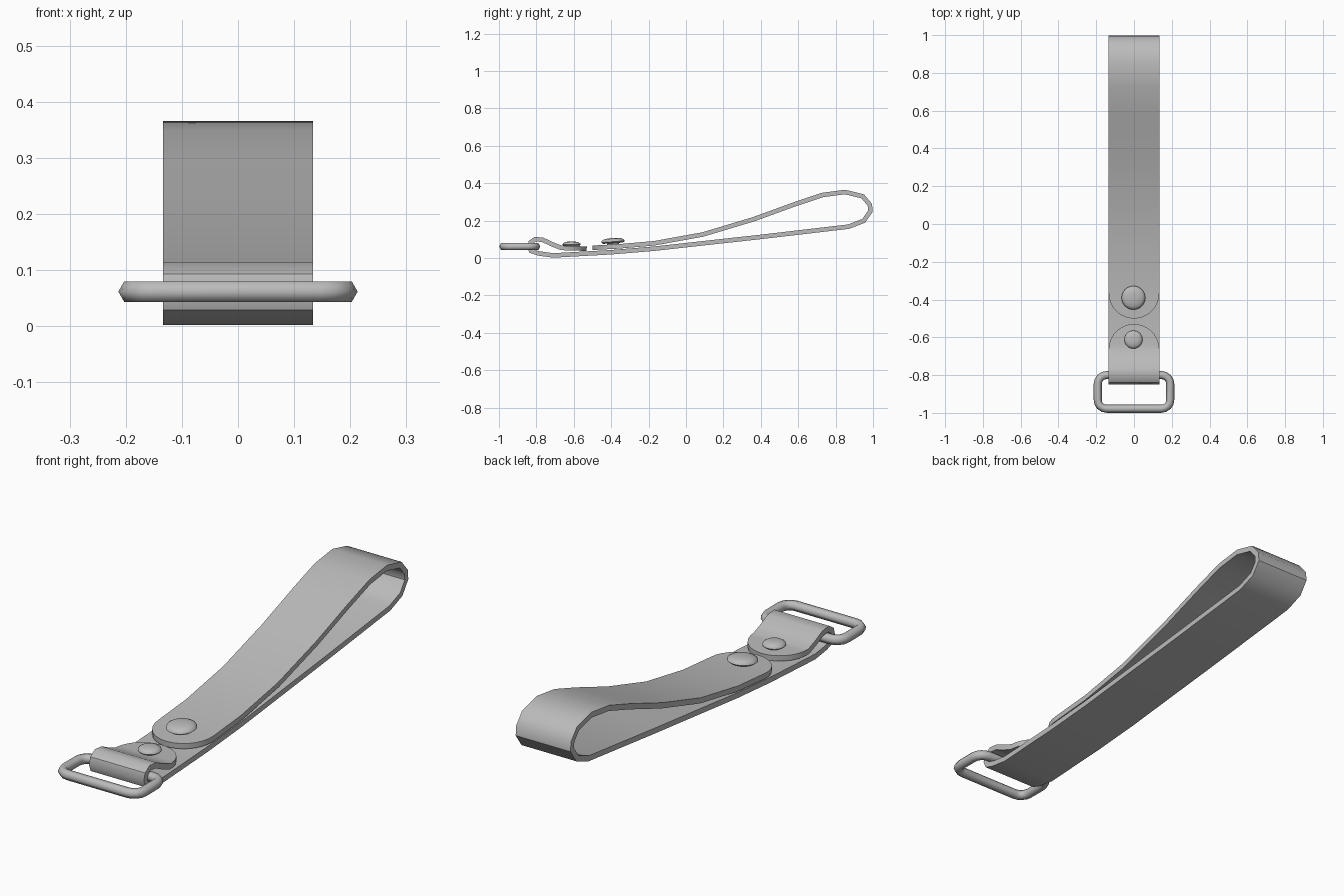
import bpy, bmesh, math
from mathutils import Vector

if "Cube" in bpy.data.objects:
    bpy.data.objects.remove(bpy.data.objects["Cube"], do_unlink=True)

grey = bpy.data.materials.new("plain grey")
grey.use_nodes = True
grey.diffuse_color = (0.5, 0.5, 0.5, 1)
grey.node_tree.nodes["Principled BSDF"].inputs["Base Color"].default_value = (0.5, 0.5, 0.5, 1)


def finish(name, bm, angle):
    bmesh.ops.recalc_face_normals(bm, faces=bm.faces)
    mesh = bpy.data.meshes.new(name)
    bm.to_mesh(mesh)
    bm.free()
    mesh.materials.append(grey)
    obj = bpy.data.objects.new(name, mesh)
    bpy.context.collection.objects.link(obj)
    bpy.ops.object.select_all(action="DESELECT")
    obj.select_set(True)
    bpy.context.view_layer.objects.active = obj
    bpy.ops.object.shade_smooth_by_angle(angle=math.radians(angle))
    return obj


def skin(bm, rings, closed):
    """Join matching rings of vertices with quads."""
    n = len(rings[0])
    pairs = list(zip(rings, rings[1:] + rings[:1]))
    for a, b in pairs if closed else pairs[:-1]:
        for i in range(n):
            j = (i + 1) % n
            bm.faces.new((a[i], a[j], b[j], b[i]))
    if not closed:
        bm.faces.new(rings[0])
        bm.faces.new(rings[-1])


# Strap: one folded band with rounded ends, given by its side profile (y, z)
HALF, THICK = 0.134, 0.024
path = [Vector(p) for p in (
    (-.53, .05), (-.665, .054), (-.715, .073), (-.765, .097), (-.805, .101),
    (-.83, .085), (-.837, .06), (-.828, .038), (-.79, .025), (-.71, .014),
    (-.4, .031), (-.17, .05), (.1, .08), (.4, .113), (.87, .168), (.95, .199),
    (.986, .25), (.983, .285), (.945, .33), (.85, .353), (.73, .337),
    (.58, .287), (.36, .207), (.09, .126), (-.17, .079), (-.365, .062), (-.5, .055))]


def round_end(end, inner):
    direction = (inner - end).normalized()
    angles = [math.radians(a) for a in (6, 18, 30, 42, 54, 66, 78)]
    return [(end + direction * HALF * (1 - math.cos(a)), HALF * math.sin(a)) for a in angles]


stations = round_end(path[0], path[1]) + [(p, HALF) for p in path[1:-1]]
stations += reversed(round_end(path[-1], path[-2]))

bm = bmesh.new()
rings = []
for i, (p, w) in enumerate(stations):
    before = p - stations[i - 1][0] if i else stations[1][0] - p
    after = stations[i + 1][0] - p if i < len(stations) - 1 else before
    a, b = before.normalized(), after.normalized()
    t = (a + b).normalized()
    off = Vector((-t.y, t.x)) * THICK / 2 / max(t.dot(a), 0.5)
    rings.append([bm.verts.new((x, q.x, q.y)) for x, q in (
        (-w, p - off), (w, p - off), (w, p + off), (-w, p + off))])
skin(bm, rings, False)
finish("strap", bm, 40)

# Buckle: six-sided wire swept round a rounded rectangle
WIRE, CORNER = 0.0213, 0.046
HX, Y0, Y1, Z = 0.192, -0.978, -0.80, 0.0615
bm = bmesh.new()
rings = []
corners = [(HX, Y1), (-HX, Y1), (-HX, Y0), (HX, Y0)]
for k, (cx, cy) in enumerate(corners):
    cx -= math.copysign(CORNER, cx)
    cy += CORNER if k > 1 else -CORNER
    for s in range(5):
        a = math.pi / 2 * (k + s / 4)
        ring = []
        for h in range(6):
            b = math.pi / 3 * h
            r = CORNER + WIRE * math.cos(b)
            ring.append(bm.verts.new((cx + r * math.cos(a), cy + r * math.sin(a),
                                      Z + WIRE * math.sin(b))))
        rings.append(ring)
skin(bm, rings, True)
finish("buckle_ring", bm, 65)


# Rivets: domed caps on short shanks
def rivet(name, y, z, radius, height, tilt):
    profile = [(.5, -.9), (.5, 0), (.85, .03), (1, .3), (.96, .58), (.75, .84), (.4, .97), (.12, 1)]
    bm = bmesh.new()
    rings = [[bm.verts.new((radius * r * math.cos(a), radius * r * math.sin(a), height * h))
              for a in (math.tau * i / 24 for i in range(24))] for r, h in profile]
    skin(bm, rings, False)
    obj = finish(name, bm, 50)
    obj.location = (-0.003, y, z)
    obj.rotation_euler.x = math.radians(tilt)


rivet("small_rivet", -0.612, 0.064, 0.048, 0.025, 0)
rivet("large_rivet", -0.39, 0.079, 0.063, 0.028, 4)
